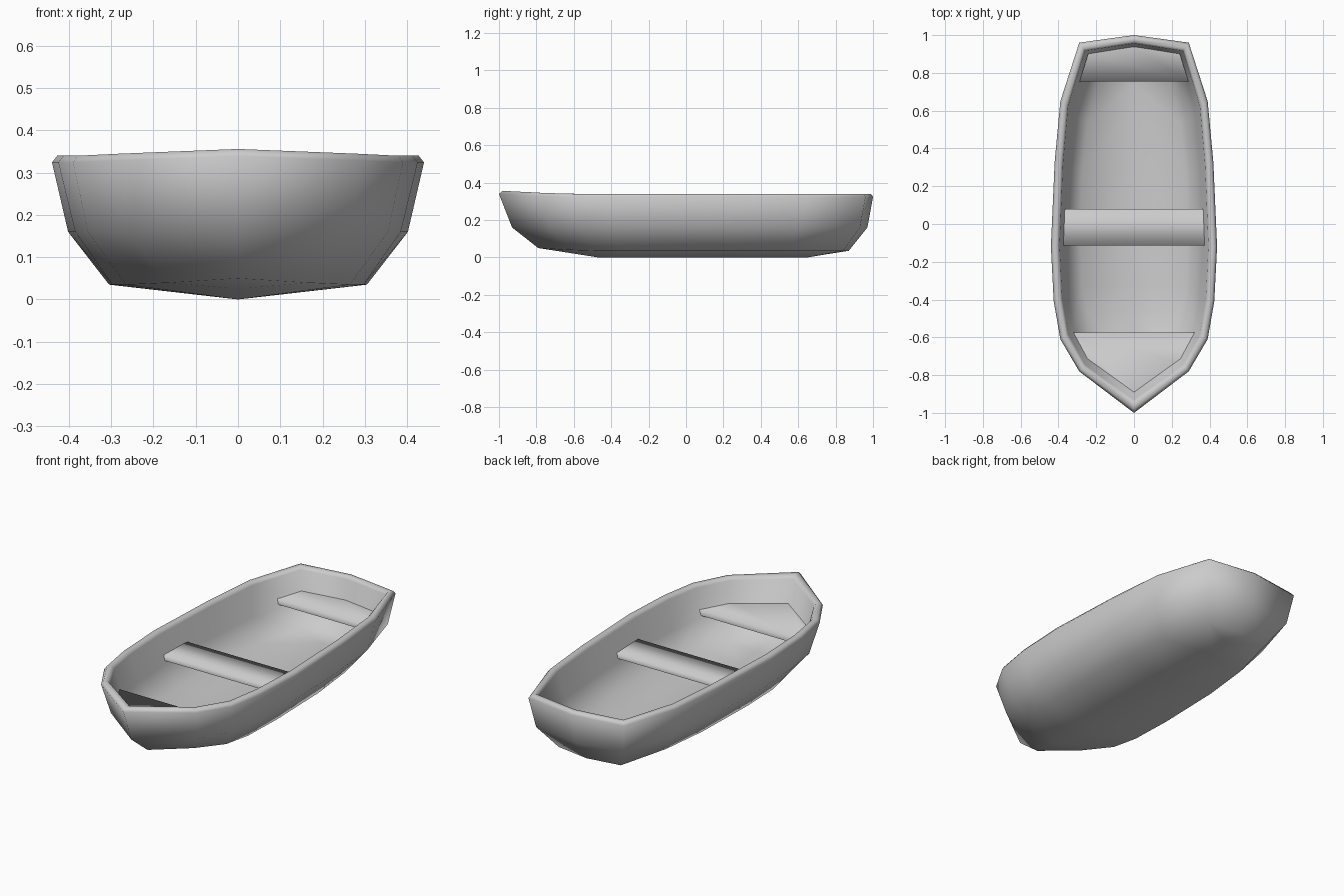
import bpy, bmesh

if "Cube" in bpy.data.objects:
    bpy.data.objects.remove(bpy.data.objects["Cube"])

# Half outlines from bow to stern (x, y)
GUNWALE = [(0, -1), (.29, -.78), (.39, -.61), (.425, -.41), (.44, -.12),
           (.42, .33), (.39, .65), (.29, .96), (0, 1)]
BILGE = [(0, -.93), (.265, -.73), (.355, -.57), (.385, -.39), (.402, -.11),
         (.385, .31), (.36, .61), (.265, .93), (0, .97)]
CHINE = [(0, -.79), (.165, -.62), (.265, -.48), (.297, -.34), (.305, -.1),
         (.295, .28), (.265, .55), (.19, .84), (0, .87)]
KEEL = [(-.79, .05), (-.63, .025), (-.47, 0), (-.34, 0), (-.1, 0),
        (.28, 0), (.65, 0), (.76, .018), (.87, .035)]


def inset(outline, d):
    """Shrink an outline; the pointed bow moves in a bit more."""
    return [(x * (1 - d / .43), y * (1 - d * (1.5 if i == 0 else 1)))
            for i, (x, y) in enumerate(outline)]


def lift(outline, z, bow=0.0):
    """Give an outline a height, raised at the bow."""
    rise = [bow, bow * .3] + [0] * 7
    return [(x, y, z + r) for (x, y), r in zip(outline, rise)]


def finish(bm, name):
    for f in bm.faces:
        f.smooth = True
    me = bpy.data.meshes.new(name)
    bm.to_mesh(me)
    bm.free()
    ob = bpy.data.objects.new(name, me)
    bpy.context.collection.objects.link(ob)
    return ob


# Hull: half rows from outer keel over the rim to the inner floor, mirrored
rows = [
    [(0, y, z) for y, z in KEEL],
    lift(CHINE, .035, .015),
    lift(BILGE, .16),
    lift(GUNWALE, .324, .015),
    lift(inset(GUNWALE, .012), .34, .016),
    lift(inset(GUNWALE, .034), .34, .014),
    lift(inset(GUNWALE, .045), .325, .012),
    lift(inset(BILGE, .04), .17),
    lift(inset(CHINE, .03), .062, .012),
    [(0, y * .97, .047 + max(0, z * .5)) for y, z in KEEL],
]
bm = bmesh.new()
for s in (1, -1):
    grid = [[bm.verts.new((s * x, y, z)) for x, y, z in row] for row in rows]
    for a, b in zip(grid, grid[1:]):
        for i in range(len(a) - 1):
            bm.faces.new((a[i], a[i + 1], b[i + 1], b[i]))
bmesh.ops.remove_doubles(bm, verts=bm.verts, dist=.0005)
# close the slivers left where keel and chine ends nearly meet
bmesh.ops.remove_doubles(
    bm, verts=[v for v in bm.verts if abs(v.co.x) < 1e-4 and
               v.co.z < .08 and abs(v.co.y) > .74], dist=.02)
bmesh.ops.recalc_face_normals(bm, faces=bm.faces)
finish(bm, "hull")


# Seats: a board with down-turned edges on the chosen sides
def seat(name, outline, lips, z=.217, drop=.03):
    bm = bmesh.new()
    top = [bm.verts.new((x, y, z)) for x, y in outline]
    bm.faces.new(top)
    for i in lips:
        a, b = top[i], top[(i + 1) % len(top)]
        c, d = (bm.verts.new((v.co.x * .98, v.co.y, z - drop)) for v in (a, b))
        bm.faces.new((b, a, c, d))
    finish(bm, name)


seat("middle_seat", [(-.375, -.115), (.375, -.115), (.37, .08), (-.37, .08)], (0, 2))
seat("bow_seat", [(.322, -.575), (-.322, -.575), (-.24, -.735), (0, -.91), (.24, -.735)], (0,))
seat("stern_seat", [(-.288, .755), (.288, .755), (.24, .91), (0, .94), (-.24, .91)], (0,))
